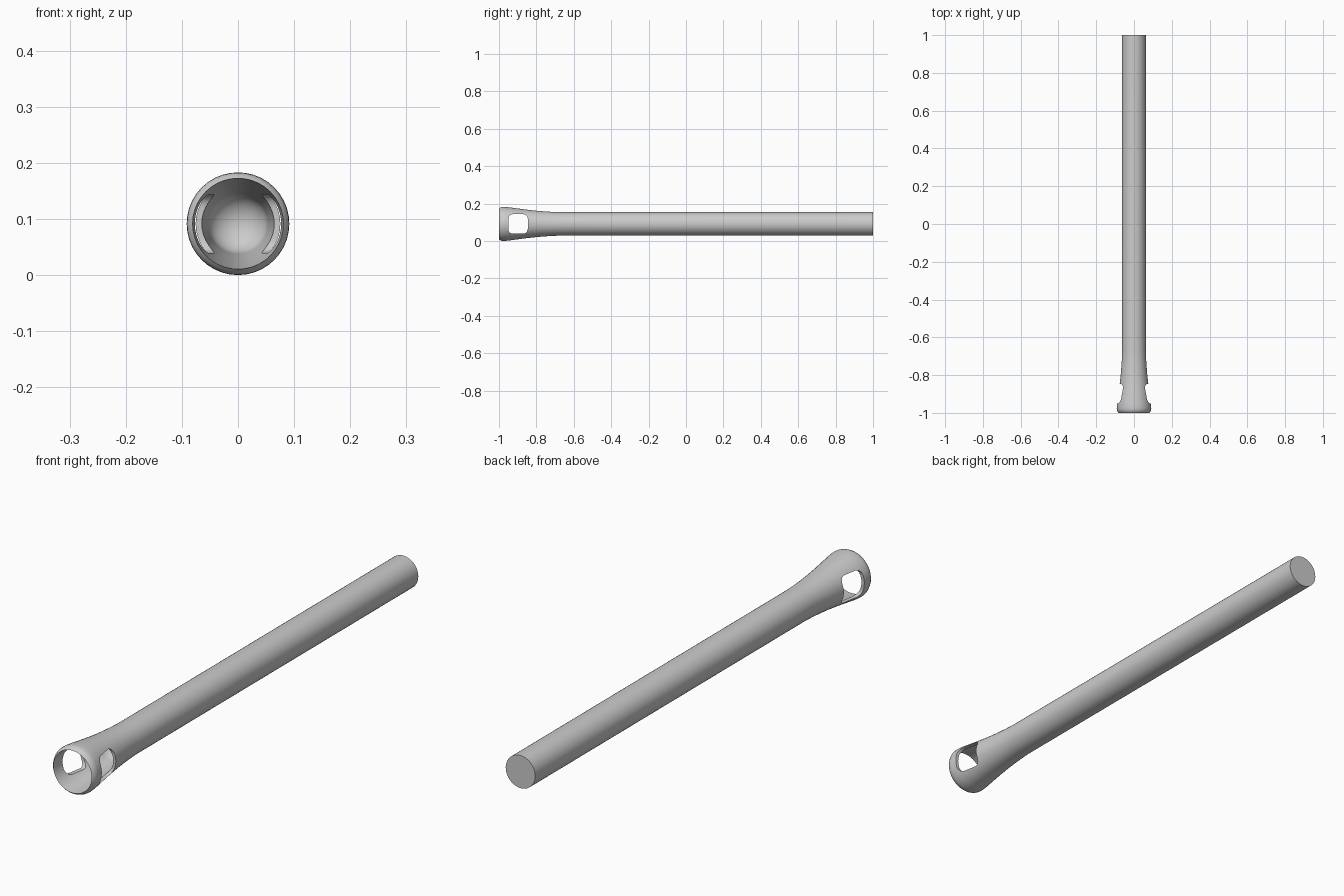
import bpy, bmesh
from math import pi, sin, cos
from mathutils import Vector

cube = bpy.data.objects.get("Cube")
if cube:
    bpy.data.objects.remove(cube, do_unlink=True)

R = 0.0915            # largest radius, also height of the axis
SEGMENTS = 40

grey = bpy.data.materials.new("light grey")
grey.use_nodes = True
grey.diffuse_color = (0.6, 0.6, 0.6, 1)
grey.node_tree.nodes["Principled BSDF"].inputs["Base Color"].default_value = (0.6, 0.6, 0.6, 1)


def make_object(name, bm):
    bmesh.ops.recalc_face_normals(bm, faces=bm.faces)
    mesh = bpy.data.meshes.new(name)
    bm.to_mesh(mesh)
    bm.free()
    mesh.materials.append(grey)
    obj = bpy.data.objects.new(name, mesh)
    bpy.context.collection.objects.link(obj)
    return obj


def lathe(name, profile):
    """Revolve (y, radius) points around the long axis."""
    bm = bmesh.new()
    verts = [bm.verts.new((0, y, r)) for y, r in profile]
    edges = [bm.edges.new(pair) for pair in zip(verts, verts[1:])]
    bmesh.ops.spin(bm, geom=verts + edges, cent=(0, 0, 0), axis=(0, 1, 0),
                   angle=2 * pi, steps=SEGMENTS, use_merge=False)
    bmesh.ops.remove_doubles(bm, verts=bm.verts, dist=1e-5)
    bmesh.ops.translate(bm, verts=bm.verts, vec=Vector((0, 0, R)))
    return make_object(name, bm)


# Tube: bowl floor, tapering socket, rounded rim, flared neck, plain shaft
bowl = [(-0.76 + 0.047 * cos(a), 0.0535 * sin(a))
        for a in (i * pi / 16 for i in range(9))]
socket = [(-0.845, 0.0645), (-0.95, 0.077), (-1, 0.081)]
rim = [(-0.994, 0.0865), (-0.985, 0.0905), (-0.975, R)]
neck = [(-0.95, 0.0893), (-0.90, 0.0825), (-0.85, 0.076),
        (-0.80, 0.0705), (-0.75, 0.0664), (-0.71, 0.064), (-0.67, 0.0625)]
shaft = [(1, 0.0625), (1, 0)]
tube = lathe("flared_tube", bowl + socket + rim + neck + shaft)

# Side windows: one rounded block cut straight through both walls
bm = bmesh.new()
bmesh.ops.create_cube(bm, size=1)
bmesh.ops.scale(bm, verts=bm.verts, vec=Vector((0.4, 0.104, 0.104)))
bmesh.ops.translate(bm, verts=bm.verts, vec=Vector((0, -0.898, R)))
long_edges = [e for e in bm.edges
              if abs(e.verts[0].co.x - e.verts[1].co.x) > 0.1]
bmesh.ops.bevel(bm, geom=long_edges, offset=0.024, segments=5,
                profile=0.5, affect='EDGES')
cutter = make_object("window_cutter", bm)
cutter.hide_render = True

windows = tube.modifiers.new("Windows", 'BOOLEAN')
windows.operation = 'DIFFERENCE'
windows.solver = 'EXACT'
windows.object = cutter

bpy.ops.object.select_all(action='DESELECT')
tube.select_set(True)
bpy.context.view_layer.objects.active = tube
bpy.ops.object.modifier_apply(modifier=windows.name)
bpy.data.objects.remove(cutter, do_unlink=True)
bpy.ops.object.shade_smooth_by_angle(angle=pi / 6)
